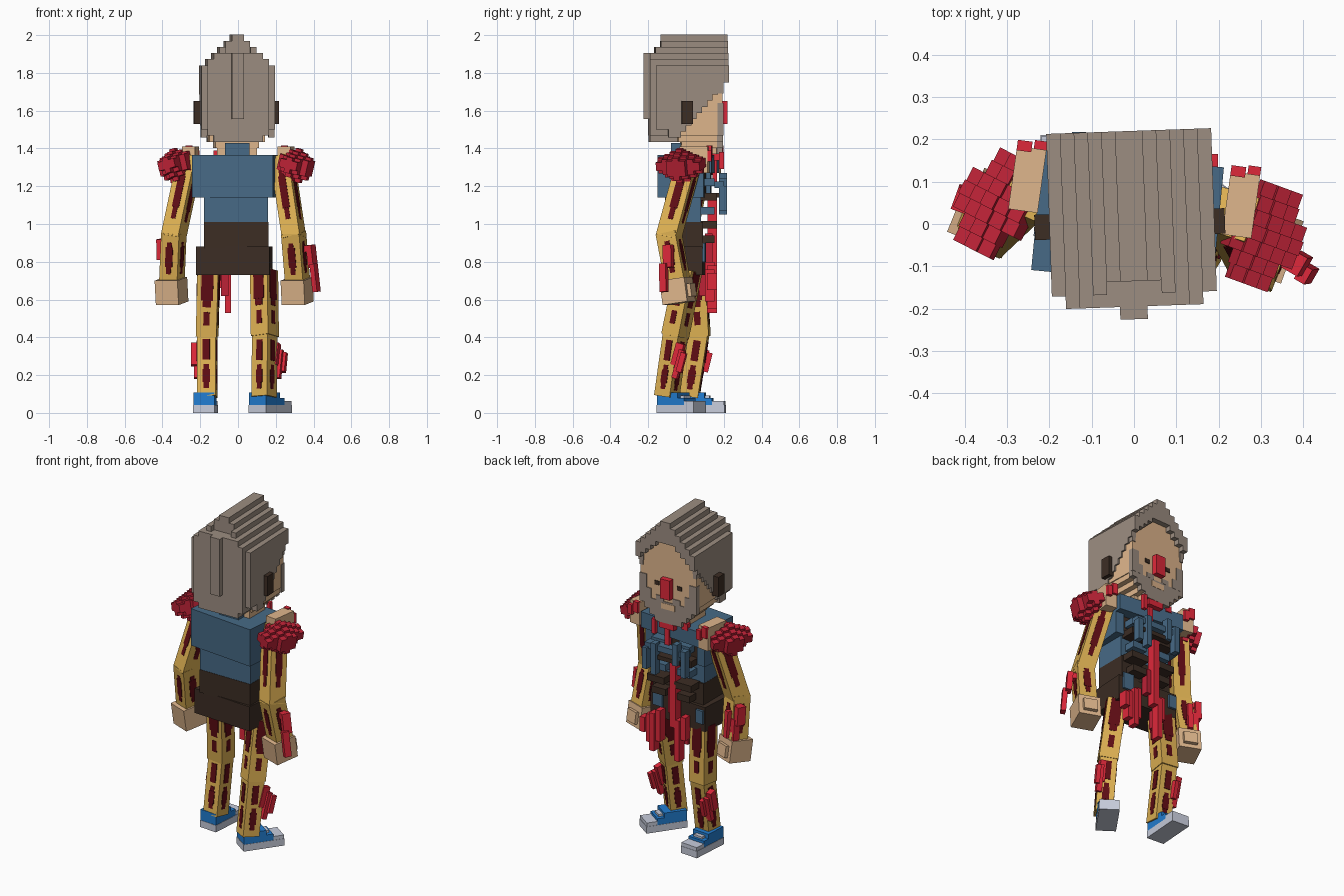
import bpy, bmesh, math
from mathutils import Matrix, Vector


def srgb(*c):
    return [((v / 255 + 0.055) / 1.055) ** 2.4 for v in c] + [1.0]


COLOURS = {
    "hair_grey": (156, 141, 129), "skin": (223, 182, 140), "dark_brown": (60, 45, 36),
    "shirt_blue": (71, 106, 134), "trouser_yellow": (222, 177, 83), "dark_red": (94, 12, 20),
    "bright_red": (222, 40, 58), "gore_red": (188, 34, 54), "shoe_blue": (34, 126, 210),
    "sole_grey": (200, 205, 220)}
MATS = []
for n, c in COLOURS.items():
    m = bpy.data.materials.new(n)
    m.diffuse_color = srgb(*c)
    MATS.append(m)
HAIR, SKIN, BROWN, BLUE, YELLOW, DARK, RED, GORE, SHOE, SOLE = range(10)
V = 0.0325  # voxel size


def part(name, boxes, matrix=Matrix()):
    """One object from boxes given as (x0, x1, y0, y1, z0, z1, colour)."""
    bm = bmesh.new()
    for x0, x1, y0, y1, z0, z1, col in boxes:
        mat = Matrix.Translation(((x0 + x1) / 2, (y0 + y1) / 2, (z0 + z1) / 2)) @ \
            Matrix.Diagonal((x1 - x0, y1 - y0, z1 - z0, 1))
        made = bmesh.ops.create_cube(bm, size=1, matrix=mat)
        for f in {f for v in made["verts"] for f in v.link_faces}:
            f.material_index = col
    me = bpy.data.meshes.new(name)
    bm.to_mesh(me)
    bm.free()
    for m in MATS:
        me.materials.append(m)
    ob = bpy.data.objects.new(name, me)
    ob.matrix_world = matrix
    bpy.context.collection.objects.link(ob)
    return ob


def place(x, y, z, yaw=0, pitch=0, roll=0):
    return Matrix.Translation((x, y, z)) @ Matrix.Rotation(math.radians(yaw), 4, 'Z') @ \
        Matrix.Rotation(math.radians(pitch), 4, 'X') @ Matrix.Rotation(math.radians(roll), 4, 'Y')


def limb(name, p, q, w, d, yaw=0, gashes=((0.26, -0.58, 0.66), (0.4, -0.3, 0.48))):
    """Yellow box from p to q with dark stepped gashes (half width, low, high) on all sides."""
    p, q = Vector(p), Vector(q)
    z = (p - q).normalized()
    ref = Vector((math.cos(math.radians(yaw)), math.sin(math.radians(yaw)), 0))
    x = (ref - z * ref.dot(z)).normalized()
    y = z.cross(x)
    mat = Matrix((x, y, z)).transposed().to_4x4()
    mat.translation = (p + q) / 2
    h, a, b = (p - q).length / 2 + 0.015, w / 2, d / 2
    boxes = [(-a, a, -b, b, -h, h, YELLOW)]
    for i, (wide, lo, hi) in enumerate(gashes):
        t = 0.002 + 0.001 * i
        boxes.append((-wide * a, wide * a, -b - t, b + t, lo * h, hi * h, DARK))
        boxes.append((-a - t, a + t, -wide * b, wide * b, lo * h, hi * h, DARK))
    part(name, boxes, mat)


# Hair: stepped ridge of columns with a rounded back
hair, brow = [], []
for i in range(12):
    k = min(i, 11 - i)
    x0 = -0.2 + i * V
    x1, top = x0 + V, 1.84 + k * V
    back = -0.165 if k == 0 else -0.195
    fringe = 1.75 + 0.03 * min(k, 4)
    hair.append((x0, x1, back, -0.05, 1.5 - V * min(k, 2), min(top, 1.905), HAIR))
    hair.append((x0, x1, max(back, -0.165 + 0.03 * (k > 3)), 0.22, fringe, top, HAIR))
    if k == 0:  # sides step back down towards the neck
        for j in range(9):
            hair.append((x0, x1, -0.1, 0.19 - j * 0.028, 1.75 - (j + 1) * V, 1.75 - j * V, HAIR))
    else:
        brow.append((x0, x1, -0.06, 0.187, 1.7, fringe + 0.01, SKIN))
hair.append((-0.04, 0.025, -0.225, -0.19, 1.555, 1.905, HAIR))
part("hair", hair, place(0, 0, 0, 2))

# Head: skin block narrowing to the chin, beard, eyes, nose and ears
head = brow + [(-0.19, 0.18, -0.06, 0.187, 1.5, 1.75, SKIN)]
for j in range(4):
    s = j * V
    head.append((-0.185 + s, 0.175 - s, -0.06 + s / 2, 0.187, 1.5 - (j + 1) * V, 1.5 - j * V, SKIN))
    head.append((-0.192 + s, 0.182 - s, 0.16, 0.191, 1.5 - (j + 1) * V, 1.5 - j * V, HAIR))
for s in (-1, 1):
    cx = -0.005
    for a, b, lo, hi, col in ((0.11, 0.188, 1.5, 1.56, HAIR), (0.14, 0.188, 1.56, 1.64, HAIR),
                              (0.165, 0.188, 1.69, 1.75, HAIR),
                              (0.03, 0.08, 1.5, 1.53, HAIR), (0.06, 0.09, 1.59, 1.615, BROWN)):
        xs = sorted((cx + s * a, cx + s * b))
        head.append((xs[0], xs[1], 0.16, 0.192, lo, hi, col))
    xs = sorted((-0.01 + s * 0.18, -0.01 + s * 0.225))
    head.append((xs[0], xs[1], -0.03, 0.03, 1.53, 1.65, BROWN))
head.append((-0.035, 0.03, 0.18, 0.22, 1.53, 1.65, RED))
head.append((-0.05, 0.04, 0.186, 0.1925, 1.455, 1.49, SKIN))
part("head", head, place(0, 0, 0, 2))
part("neck", [(-0.11, 0.1, -0.03, 0.12, 1.33, 1.42, SKIN), (-0.07, 0.06, -0.08, 0.0, 1.35, 1.43, BLUE),
              (-0.05, 0.05, 0.12, 0.19, 1.335, 1.37, RED), (-0.13, -0.09, 0.14, 0.17, 1.35, 1.39, RED),
              (0.07, 0.095, 0.175, 0.2, 1.29, 1.38, RED), (0.0, 0.03, 0.14, 0.165, 1.22, 1.34, RED)])

# Chest: closed back, torn open front with side walls
part("chest", [(-0.215, 0.215, -0.145, 0.06, 1.14, 1.365, BLUE),
               (-0.215, 0.215, 0.06, 0.14, 1.27, 1.365, BLUE),
               (-0.215, -0.16, 0.06, 0.1, 1.14, 1.27, BLUE),
               (0.16, 0.215, 0.06, 0.1, 1.14, 1.27, BLUE),
               (-0.16, 0.16, 0.05, 0.075, 1.14, 1.27, BROWN)], place(-0.015, 0.015, 0, -5.5))
part("waist", [(-0.18, 0.16, -0.11, 0.08, 1.01, 1.14, BLUE),
               (-0.181, 0.161, -0.112, 0.09, 0.87, 1.01, BROWN)])
part("hips", [(-0.195, 0.195, -0.115, 0.1, 0.73, 0.88, BROWN),
              (-0.19, -0.14, 0.08, 0.115, 0.78, 0.86, BLUE),
              (0.1, 0.17, 0.08, 0.112, 0.8, 0.9, BLUE)], place(-0.02, 0, 0, -4))

# Ribs: alternating torn cloth and dark bars, with hanging shreds
ribs = []
for j in range(5):
    z = 0.9 + j * 0.075
    for s in (-1, 1):
        xs = sorted((s * 0.035, s * (0.13 + 0.02 * (j % 2))))
        ribs.append((xs[0], xs[1], 0.07, 0.15 + 0.015 * (j % 2), z, z + 0.04, BLUE if j in (2, 4) else BROWN))
for x, lo, hi in ((-0.13, 1.08, 1.24), (-0.075, 1.14, 1.27), (0.07, 1.05, 1.24), (0.13, 1.07, 1.2)):
    ribs.append((x - 0.016, x + 0.016, 0.175, 0.218, lo, hi, BLUE))
ribs += [(-0.14, 0.14, 0.15, 0.2, 1.19, 1.225, BLUE), (-0.1, 0.1, 0.15, 0.2, 1.14, 1.165, BROWN)]
part("ribs", ribs)

# Entrails hanging down the middle and over the hips
guts = [(-0.045, -0.005, 0.115, 0.165, 0.73, 1.15, RED), (-0.005, 0.025, 0.1, 0.14, 0.8, 0.95, GORE)]
for x0, low, drops in ((0.07, 0.55, (0.06, 0.0, 0.04, 0.1)), (-0.1, 0.53, (0.13, 0.0))):
    for j, drop in enumerate(drops):
        x = x0 + j * 0.032
        guts.append((x, x + 0.032, 0.1 + 0.012 * (j % 2), 0.15 + 0.015 * (j % 2), low + drop, 0.8 - 0.02 * j, RED))
guts.append((-0.09, -0.05, 0.07, 0.11, 0.62, 0.76, GORE))
part("entrails", guts)

# Arms: shoulder, elbow, wrist
ARMS = {"right": ((0.235, 0.02, 1.34), (0.295, -0.09, 0.94), (0.315, -0.045, 0.7), -20),
        "left": ((-0.255, 0.07, 1.34), (-0.34, -0.01, 0.94), (-0.35, 0.03, 0.7), -22)}
for side, (a, b, c, yaw) in ARMS.items():
    limb(side + "_upper_arm", a, b, 0.1, 0.11, yaw)
    limb(side + "_forearm", b, c, 0.102, 0.11, yaw)
    part(side + "_hand", [(-0.065, 0.065, -0.07, 0.07, -0.065, 0.065, SKIN),
                          (-0.04, 0.04, 0.06, 0.09, -0.04, 0.03, SKIN)],
         place(c[0] - 0.002, c[1], 0.645, yaw, 8))

# Torn shoulders: diamond heaps of voxels, with flesh and red tips inside
for side, x, y, yaw in (("right", 0.308, -0.028, -20), ("left", -0.325, 0.048, -27)):
    heap = []
    for i in range(-2, 3):
        for j in range(-3, 4):
            n = abs(i) + abs(j)
            if n <= 4 and abs(i * j) < 4:
                h = 0.115 - 0.022 * n
                heap.append((i * 0.033 - 0.0165, i * 0.033 + 0.0165, j * 0.035 - 0.0175, j * 0.035 + 0.0175,
                             -h, h * 0.72, GORE))
    s = 1 if x > 0 else -1
    part(side + "_shoulder_wound", heap, place(x, y, 1.318, yaw, 0, 14 * s))
    part(side + "_shoulder_flesh", [(-0.035, 0.035, -0.09, 0.06, -0.09, 0.05, SKIN),
                                    (-0.035, 0.0, 0.05, 0.075, -0.01, 0.055, RED),
                                    (0.005, 0.035, 0.05, 0.08, -0.03, 0.03, RED)],
         place(0.255 if s > 0 else -0.25, 0.06 if s > 0 else 0.12, 1.36, -8))

# Legs: hip, knee, ankle, with a wide gash under the hip
LEGS = {"right": ((0.138, 0.01, 0.74), (0.142, -0.055, 0.42), (0.138, -0.1, 0.1), -33, 0.108),
        "left": ((-0.155, 0.05, 0.74), (-0.163, 0.07, 0.42), (-0.163, 0.02, 0.1), -6, 0.11)}
for side, (a, b, c, yaw, w) in LEGS.items():
    limb(side + "_thigh", a, b, w, w, yaw,
         ((0.3, -0.65, -0.25), (0.4, -0.1, 0.1), (0.58, 0.1, 0.98)))
    limb(side + "_shin", b, c, w - 0.01, w - 0.01, yaw, ((0.28, -0.78, -0.05), (0.4, -0.6, -0.2), (0.38, 0.08, 0.7)))

# Shoes: sole, heel, stepped upper and toe cap, pointing along +y before turning
for side, x, y, yaw in (("right", 0.17, -0.025, -35), ("left", -0.172, 0.087, -4)):
    part(side + "_shoe", [(-0.057, 0.057, -0.12, 0.12, 0, 0.042, SOLE),
                          (-0.055, 0.055, -0.118, 0.015, 0.042, 0.108, SHOE),
                          (-0.055, 0.055, 0.015, 0.055, 0.042, 0.08, SHOE),
                          (-0.03, 0.03, -0.0, 0.04, 0.06, 0.093, SOLE),
                          (-0.055, 0.055, 0.055, 0.118, 0.042, 0.064, SOLE)], place(x, y, 0, yaw))

# Strands pulled out of the forearms, hanging down beside them
part("right_forearm_strand", [(-0.07, 0.0, -0.02, 0.02, 0.085, 0.12, RED),
                              (-0.022, 0.01, -0.02, 0.03, 0.0, 0.12, RED),
                              (-0.003, 0.025, -0.035, 0.005, -0.13, 0.02, RED)],
     place(0.4, -0.1, 0.77, -30, 4, -5))
part("left_forearm_strand", [(-0.02, 0.06, -0.02, 0.02, 0.075, 0.11, RED),
                             (-0.02, 0.015, -0.02, 0.035, 0.0, 0.11, RED),
                             (0.0, 0.035, 0.0, 0.04, -0.12, 0.03, RED),
                             (0.04, 0.07, 0.025, 0.06, -0.09, 0.07, RED)],
     place(-0.405, 0.055, 0.81, -20, 4))

# Red shreds sticking out of the shins
for side, x, y, yaw, pitch in (("right", 0.22, -0.035, -20, -16), ("left", -0.215, 0.095, 0, -14)):
    part(side + "_shin_shred", [(-0.018, 0.014, -0.015, 0.015, -0.095, 0.06, RED),
                                (-0.035, 0.0, -0.045, 0.0, -0.03, 0.09, RED),
                                (0.005, 0.03, 0.005, 0.035, -0.055, 0.05, RED)],
         place(x, y, 0.275, yaw, pitch))
